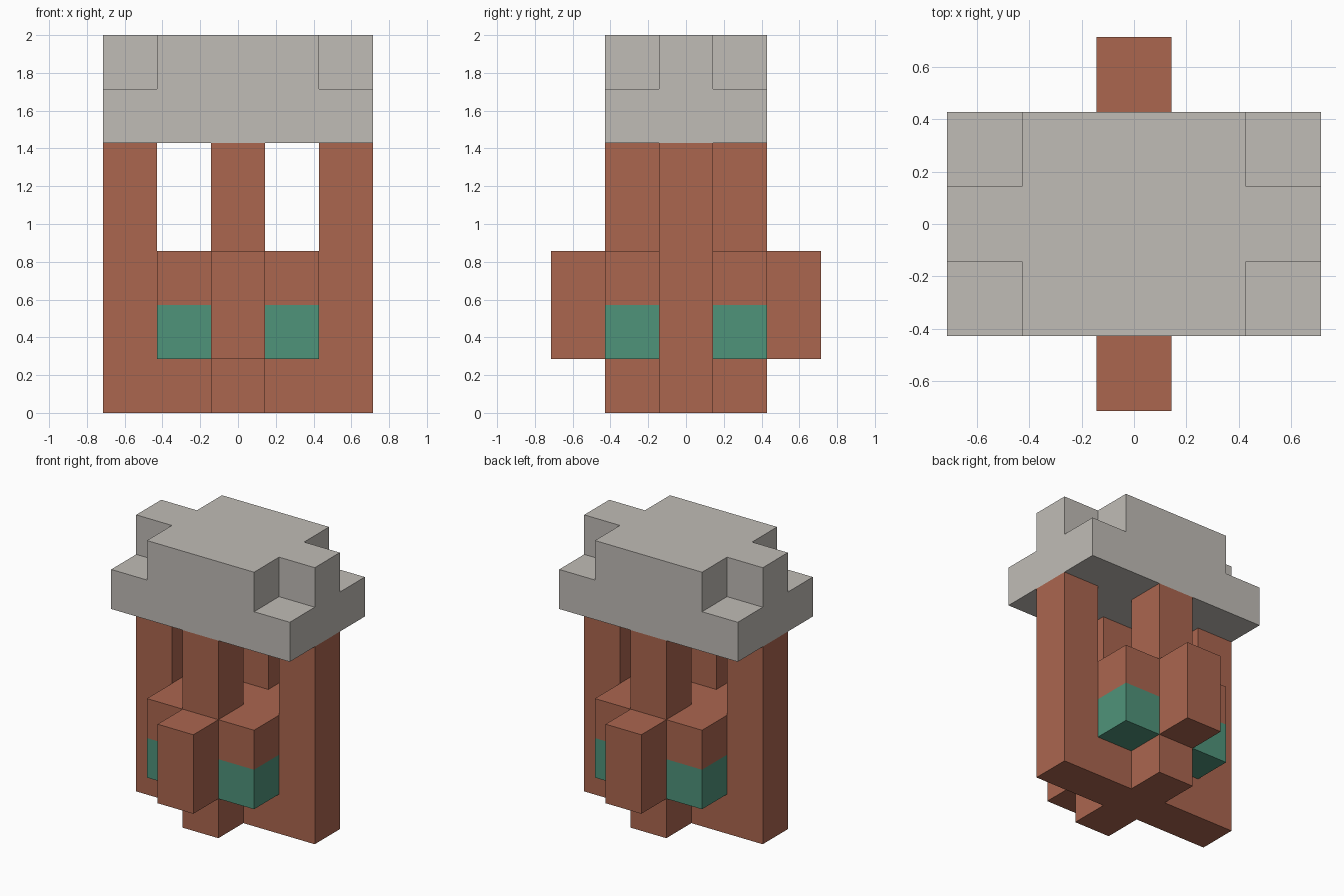
import bpy
import bmesh
import math
from mathutils import Vector

cube = bpy.data.objects.get("Cube")
if cube:
    bpy.data.objects.remove(cube, do_unlink=True)

U = 2 / 7  # edge of one building block


def material(name, rgb):
    m = bpy.data.materials.new(name)
    m.use_nodes = True
    m.diffuse_color = (*rgb, 1)
    m.node_tree.nodes["Principled BSDF"].inputs["Base Color"].default_value = (*rgb, 1)
    return m


stone = material("pale stone", (0.527, 0.503, 0.468))
brick = material("red brick", (0.407, 0.133, 0.078))
green = material("sea green", (0.078, 0.292, 0.195))


def box(xs, ys, zs):
    """Cells of a block; each range is inclusive, x and y counted from the centre."""
    return {(x, y, z)
            for x in range(xs[0], xs[1] + 1)
            for y in range(ys[0], ys[1] + 1)
            for z in range(zs[0], zs[1] + 1)}


def mirrored(cells):
    return {(sx * x, sy * y, z) for x, y, z in cells for sx in (-1, 1) for sy in (-1, 1)}


parts = {
    # wide slab with a cross-shaped upper storey
    "roof": (stone, box((-2, 2), (-1, 1), (5, 5)) | box((-2, 2), (0, 0), (6, 6))
             | box((-1, 1), (-1, 1), (6, 6))),
    # tall posts at the sides, front and back
    "side_posts": (brick, mirrored(box((2, 2), (0, 0), (0, 4)))),
    "front_and_back_posts": (brick, mirrored(box((0, 0), (1, 1), (0, 4)))),
    # solid middle of the base
    "core": (brick, box((-1, 1), (0, 0), (0, 2))),
    # blocks sticking out of the front and back
    "buttresses": (brick, mirrored(box((0, 0), (2, 2), (1, 2)))),
    # blocks in the inner corners, green below and brick above
    "corner_tops": (brick, mirrored(box((1, 1), (1, 1), (2, 2)))),
    "corner_panels": (green, mirrored(box((1, 1), (1, 1), (1, 1)))),
}
filled = set().union(*(cells for _, cells in parts.values()))


def build(name, mat, cells):
    """Make the exposed faces of a part and merge the flat areas."""
    bm = bmesh.new()
    for cell in sorted(cells):
        centre = Vector(cell) + Vector((0, 0, 0.5))
        for axis in range(3):
            for sign in (-1, 1):
                n = Vector((0, 0, 0))
                n[axis] = sign
                if tuple(int(c + d) for c, d in zip(cell, n)) in filled:
                    continue
                a, b = Vector((0, 0, 0)), Vector((0, 0, 0))
                a[(axis + 1) % 3] = 0.5
                b[(axis + 2) % 3] = 0.5 * sign
                mid = centre + n / 2
                bm.faces.new([bm.verts.new((mid + p) * U)
                              for p in (-a - b, a - b, a + b, b - a)])
    bmesh.ops.remove_doubles(bm, verts=bm.verts, dist=0.001)
    bmesh.ops.dissolve_limit(bm, angle_limit=math.radians(1),
                             verts=bm.verts, edges=bm.edges)
    mesh = bpy.data.meshes.new(name)
    bm.to_mesh(mesh)
    bm.free()
    mesh.materials.append(mat)
    bpy.context.collection.objects.link(bpy.data.objects.new(name, mesh))


for part_name, (mat, cells) in parts.items():
    build(part_name, mat, cells)
